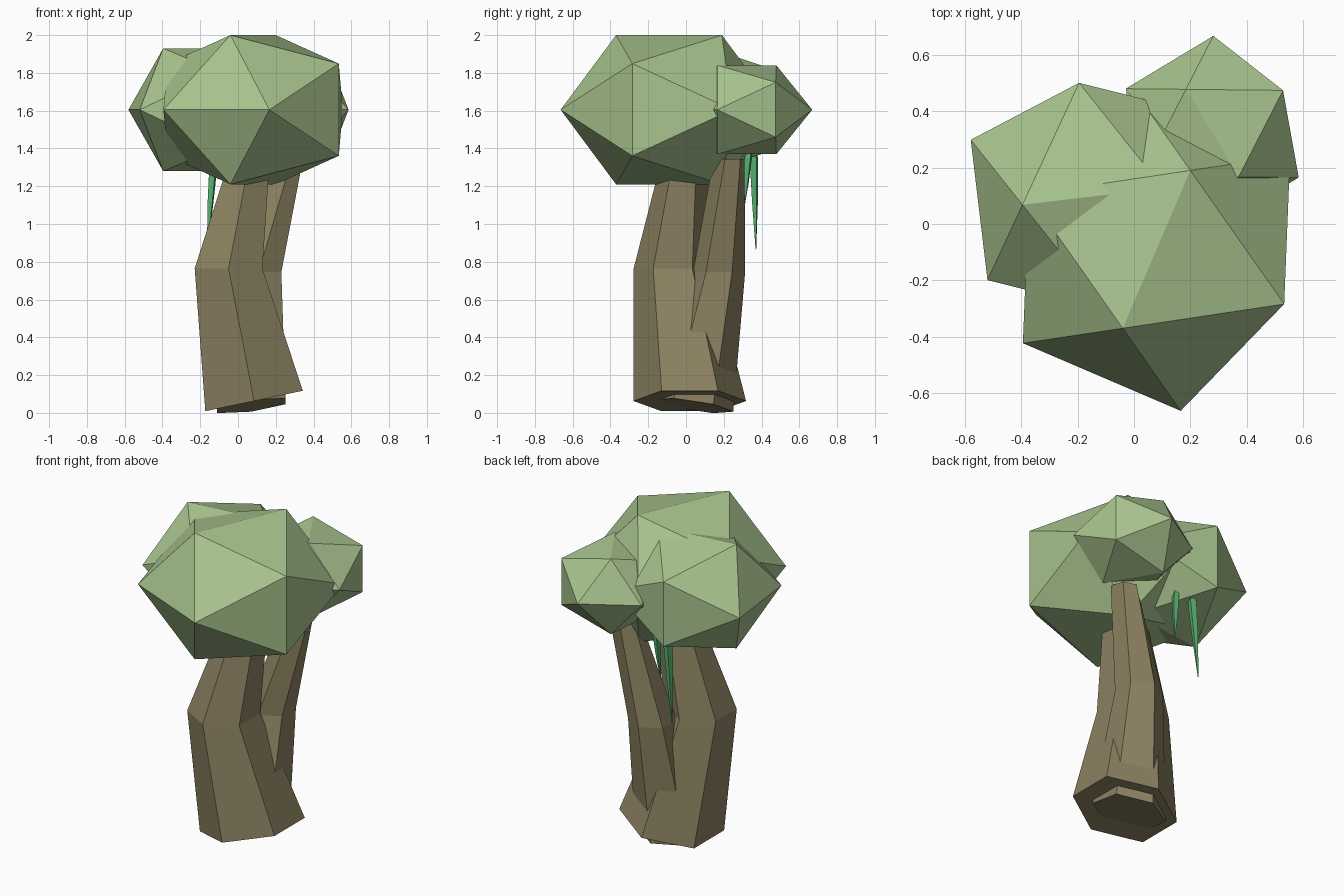
import bpy, bmesh, math
from mathutils import Matrix, Vector

if "Cube" in bpy.data.objects:
    bpy.data.objects.remove(bpy.data.objects["Cube"])


def material(name, rgb):
    m = bpy.data.materials.new(name)
    m.diffuse_color = (*rgb, 1)
    m.use_nodes = True
    m.node_tree.nodes["Principled BSDF"].inputs["Base Color"].default_value = m.diffuse_color
    return m


BARK = material("bark", (0.26, 0.22, 0.12))
LEAF = material("leaf", (0.39, 0.55, 0.27))
VINE = material("vine", (0.10, 0.45, 0.17))
PHI = (1 + math.sqrt(5)) / 2


def finish(bm, name, mat):
    bmesh.ops.recalc_face_normals(bm, faces=bm.faces)
    me = bpy.data.meshes.new(name)
    bm.to_mesh(me)
    bm.free()
    me.materials.append(mat)
    ob = bpy.data.objects.new(name, me)
    bpy.context.collection.objects.link(ob)
    return ob


def crown(name, centre, s, angle):
    """Squashed icosahedron standing on an edge; s is half its edge length."""
    bm = bmesh.new()
    for a in (-1, 1):
        for b in (-PHI, PHI):
            for co in ((0, a, b), (a, b, 0), (b, 0, a)):
                bm.verts.new(co)
    bmesh.ops.convex_hull(bm, input=bm.verts)
    bm.transform(Matrix.Translation(centre)
                 @ Matrix.Rotation(math.radians(angle), 4, 'Z')
                 @ Matrix.Diagonal((s, s, s * 0.8, 1)))
    finish(bm, name, LEAF)


def tube(name, rings, sides, mat):
    """Rings are (x, y, z, radius, twist, slope in x, slope in y)."""
    bm = bmesh.new()
    loops = []
    for x, y, z, r, twist, gx, gy in rings:
        loop = []
        for k in range(sides):
            t = math.radians(30 + twist) + k * math.tau / sides
            dx, dy = r * math.cos(t), r * math.sin(t)
            loop.append(bm.verts.new((x + dx, y + dy, z + gx * dx + gy * dy)))
        loops.append(loop)
    for lo, hi in zip(loops, loops[1:]):
        for k in range(sides):
            n = (k + 1) % sides
            bm.faces.new((lo[k], lo[n], hi[n], hi[k]))
    bm.faces.new(loops[0])
    bm.faces.new(loops[-1])
    finish(bm, name, mat)


# Leaf crowns
crown("front_crown", (0.08, -0.09, 1.605), 0.305, -23.2)
crown("left_crown", (-0.147, 0.098, 1.605), 0.251, -83.2)
crown("back_crown", (0.278, 0.323, 1.605), 0.1815, 31.1)

# Two merging trunks
tube("main_trunk", [(0.085, 0.02, 0.063, 0.298, 0, 0.21, 0),
                    (-0.05, -0.07, 0.765, 0.207, 0, 0, 0),
                    (0.065, -0.005, 1.36, 0.12, 0, 0, 0)], 6, BARK)
tube("back_trunk", [(0.07, 0.04, 0.038, 0.21, 0, 0.13, -0.15),
                    (0.11, 0.175, 0.745, 0.138, 0, 0, 0),
                    (0.262, 0.228, 1.345, 0.085, 15, 0, 0)], 6, BARK)

# Hanging vines
tube("long_vine", [(-0.125, 0.355, 1.42, 0.014, 0, 0, 0),
                   (-0.128, 0.36, 1.34, 0.026, 0, 0, 0),
                   (-0.145, 0.365, 1.12, 0.018, 0, 0, 0),
                   (-0.163, 0.37, 0.865, 0.002, 0, 0, 0)], 4, VINE)
tube("short_vine", [(-0.03, 0.335, 1.42, 0.012, 0, 0, 0),
                    (-0.03, 0.33, 1.35, 0.022, 0, 0, 0),
                    (-0.035, 0.32, 1.22, 0.014, 0, 0, 0),
                    (-0.04, 0.31, 1.10, 0.002, 0, 0, 0)], 4, VINE)
